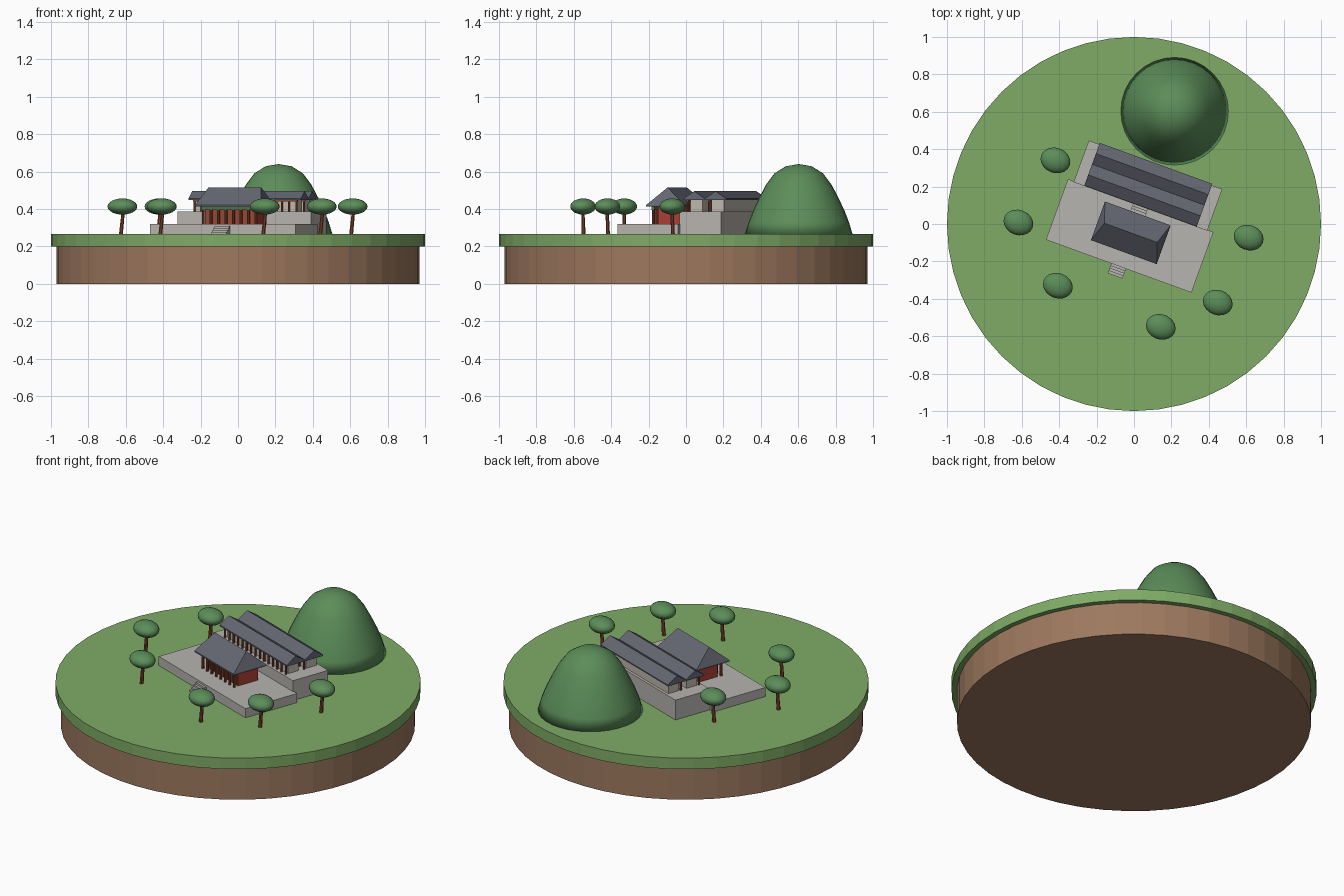
import bpy, bmesh, math
from mathutils import Matrix, Vector

cube = bpy.data.objects.get("Cube")
if cube:
    bpy.data.objects.remove(cube, do_unlink=True)


def material(name, r, g, b):
    """Flat colour given as 0-255 display values."""
    col = [(c / 255) ** 2.2 for c in (r, g, b)] + [1]
    m = bpy.data.materials.new(name)
    m.use_nodes = True
    m.diffuse_color = col
    m.node_tree.nodes["Principled BSDF"].inputs["Base Color"].default_value = col
    return m


GRASS = material("grass green", 126, 170, 102)
EARTH = material("earth brown", 156, 120, 95)
LEAF = material("foliage green", 92, 140, 90)
STONE = material("pale stone", 182, 179, 174)
ROOF = material("slate roof", 100, 102, 113)
RED = material("red wall", 168, 66, 56)
WOOD = material("red brown wood", 140, 76, 54)
BEAM = material("painted green beam", 78, 112, 82)
PLASTER = material("plaster", 190, 184, 172)

GROUND, LOWER, UPPER = 0.265, 0.32, 0.385
SITE = Matrix.Rotation(math.radians(-20), 4, 'Z')   # the compound is turned


def finish(name, bm, mat, matrix=Matrix(), smooth=False):
    bmesh.ops.recalc_face_normals(bm, faces=bm.faces)
    me = bpy.data.meshes.new(name)
    bm.to_mesh(me)
    bm.free()
    me.materials.append(mat)
    for p in me.polygons:
        p.use_smooth = smooth
    ob = bpy.data.objects.new(name, me)
    ob.matrix_world = matrix
    bpy.context.collection.objects.link(ob)
    return ob


def add_box(bm, u0, u1, v0, v1, z0, z1):
    size = Matrix.Diagonal((u1 - u0, v1 - v0, z1 - z0, 1))
    mid = Matrix.Translation(((u0 + u1) / 2, (v0 + v1) / 2, (z0 + z1) / 2))
    bmesh.ops.create_cube(bm, size=1, matrix=mid @ size)


def box(name, mat, *bounds):
    bm = bmesh.new()
    add_box(bm, *bounds)
    return finish(name, bm, mat, SITE)


def add_rod(bm, start, end, r0, r1, sides):
    a, b = Vector(start), Vector(end)
    turn = (b - a).to_track_quat('Z', 'Y').to_matrix().to_4x4()
    bmesh.ops.create_cone(bm, cap_ends=True, segments=sides, radius1=r0, radius2=r1,
                          depth=(b - a).length,
                          matrix=Matrix.Translation((a + b) / 2) @ turn)


def disc(name, mat, radius, z0, z1):
    bm = bmesh.new()
    add_rod(bm, (0, 0, z0), (0, 0, z1), radius, radius, 48)
    finish(name, bm, mat)


def roof(name, half_u, ridge_u, v0, v1, z_eave, z_ridge, lip=0.008):
    """Hipped roof, or a gabled one when the ridge is as long as the eaves."""
    bm = bmesh.new()
    corners = [(-half_u, v0), (half_u, v0), (half_u, v1), (-half_u, v1)]
    low = [bm.verts.new((u, v, z_eave - lip)) for u, v in corners]
    top = [bm.verts.new((u, v, z_eave)) for u, v in corners]
    mid = (v0 + v1) / 2
    left, right = [bm.verts.new((s * ridge_u, mid, z_ridge)) for s in (-1, 1)]
    bm.faces.new(low[::-1])
    for i in range(4):
        j = (i + 1) % 4
        bm.faces.new((low[i], low[j], top[j], top[i]))
    bm.faces.new((top[0], top[1], right, left))
    bm.faces.new((top[2], top[3], left, right))
    bm.faces.new((top[1], top[2], right))
    bm.faces.new((top[3], top[0], left))
    finish(name, bm, ROOF, SITE)


def columns(name, mat, count, half_u, v, z0, z1, radius):
    bm = bmesh.new()
    for i in range(count):
        u = -half_u + 2 * half_u * i / (count - 1)
        add_rod(bm, (u, v, z0), (u, v, z1), radius, radius, 8)
    finish(name, bm, mat, SITE)


def stairs(name, half_u, v_front, v_back, z0, z1, count):
    bm = bmesh.new()
    for i in range(count):
        front = v_front + (v_back - v_front) * i / count
        add_box(bm, -half_u, half_u, front, v_back,
                z0 + (z1 - z0) * i / (count + 1), z0 + (z1 - z0) * (i + 1) / (count + 1))
    finish(name, bm, STONE, SITE)


# Island base
disc("earth_base", EARTH, 0.97, 0, 0.2)
disc("grass_top", GRASS, 1.0, 0.198, GROUND)

# Hill: lathed dome
bm = bmesh.new()
rings = []
for r, z in [(0.288, 0.264), (0.268, 0.33), (0.245, 0.39), (0.212, 0.46),
             (0.175, 0.53), (0.13, 0.59), (0.07, 0.628)]:
    rings.append([bm.verts.new((r * math.cos(a), r * math.sin(a), z))
                  for a in (math.tau * k / 32 for k in range(32))])
for lo, hi in zip(rings, rings[1:]):
    for k in range(32):
        n = (k + 1) % 32
        bm.faces.new((lo[k], lo[n], hi[n], hi[k]))
peak = bm.verts.new((0, 0, 0.64))
for k in range(32):
    bm.faces.new((rings[-1][k], rings[-1][(k + 1) % 32], peak))
bm.faces.new(rings[0][::-1])
finish("hill", bm, LEAF, Matrix.Translation((0.217, 0.603, 0)), True)

# Terraces and stairs
box("lower_terrace", STONE, -0.414, 0.414, -0.24, 0.105, GROUND - 0.005, LOWER)
box("upper_terrace", STONE, -0.38, 0.38, 0.1, 0.337, GROUND - 0.005, UPPER)
stairs("front_stairs", 0.042, -0.295, -0.239, GROUND, LOWER, 4)
stairs("upper_stairs", 0.042, 0.045, 0.101, LOWER, UPPER, 4)

# Front hall
box("front_hall_walls", RED, -0.15, 0.15, -0.105, 0.03, LOWER, 0.418)
columns("front_hall_columns", WOOD, 8, 0.15, -0.13, LOWER, 0.4, 0.008)
box("front_hall_beam", BEAM, -0.16, 0.16, -0.138, -0.122, 0.395, 0.415)
bm = bmesh.new()
for i in range(7):
    mid = -0.15 + 0.3 * (i + 0.5) / 7
    add_box(bm, mid - 0.013, mid + 0.013, -0.109, -0.104, LOWER + 0.004, 0.39)
finish("front_hall_doors", bm, WOOD, SITE)
roof("front_hall_roof", 0.187, 0.15, -0.16, 0.06, 0.42, 0.515)

# Two long rear halls
for label, mid in (("middle", 0.163), ("rear", 0.284)):
    box(label + "_hall_walls", PLASTER, -0.29, 0.29, mid - 0.033, mid + 0.037, UPPER, 0.455)
    columns(label + "_hall_columns", WOOD, 15, 0.29, mid - 0.046, UPPER, 0.45, 0.006)
    box(label + "_hall_beam", WOOD, -0.296, 0.296, mid - 0.052, mid - 0.04, 0.439, 0.452)
    roof(label + "_hall_roof", 0.32, 0.32, mid - 0.061, mid + 0.061, 0.455, 0.495)

# Trees
for i, (x, y) in enumerate([(-0.42, 0.34), (-0.618, 0.008), (-0.407, -0.33),
                            (0.143, -0.55), (0.448, -0.42), (0.613, -0.073)]):
    place = Matrix.Translation((x, y, 0)) @ SITE
    bm = bmesh.new()
    add_rod(bm, (-0.009, 0, GROUND - 0.005), (0.006, 0, 0.4), 0.011, 0.009, 8)
    finish(f"tree_trunk_{i + 1}", bm, WOOD, place)
    bm = bmesh.new()
    squash = Matrix.Diagonal((0.081, 0.067, 0.043, 1))
    bmesh.ops.create_uvsphere(bm, u_segments=20, v_segments=12, radius=1,
                              matrix=Matrix.Translation((0, 0, 0.413)) @ squash)
    finish(f"tree_crown_{i + 1}", bm, LEAF, place, True)
